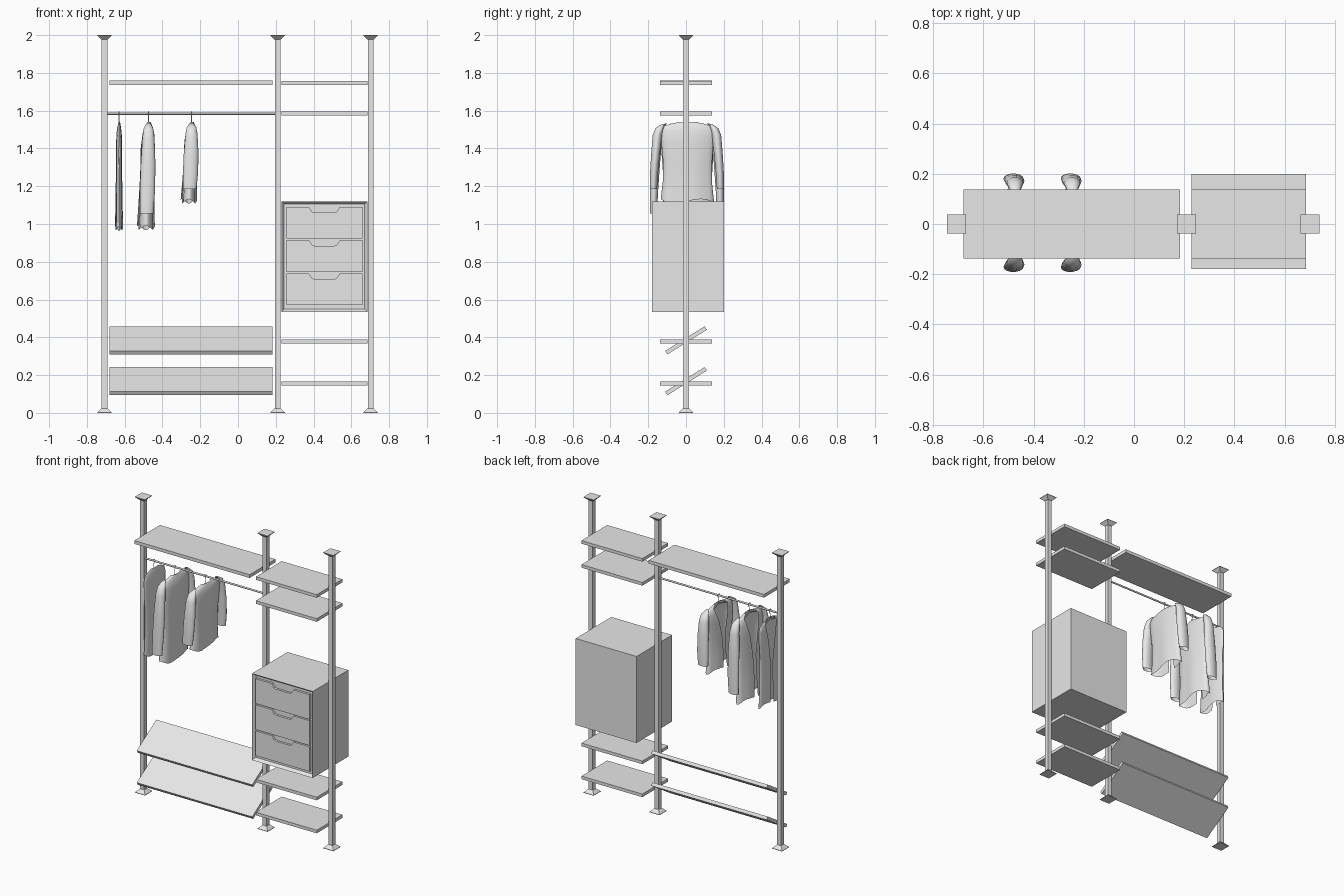
import bpy, bmesh
from math import sin, cos, pi, radians
from mathutils import Matrix, Vector

if "Cube" in bpy.data.objects:
    bpy.data.objects.remove(bpy.data.objects["Cube"])

GREY = (0.8, 0.8, 0.8, 1)
mat = bpy.data.materials.new("light grey")
mat.use_nodes = True
mat.diffuse_color = GREY
mat.node_tree.nodes["Principled BSDF"].inputs["Base Color"].default_value = GREY


def finish(name, bm, smooth=None, normals=True):
    if normals:
        bmesh.ops.recalc_face_normals(bm, faces=bm.faces[:])
    me = bpy.data.meshes.new(name)
    bm.to_mesh(me)
    bm.free()
    me.materials.append(mat)
    ob = bpy.data.objects.new(name, me)
    bpy.context.collection.objects.link(ob)
    if smooth:
        bpy.ops.object.select_all(action='DESELECT')
        ob.select_set(True)
        bpy.context.view_layer.objects.active = ob
        bpy.ops.object.shade_smooth_by_angle(angle=radians(smooth))
    return ob


def box(name, x0, x1, y0, y1, z0, z1, tilt=0):
    bm = bmesh.new()
    bmesh.ops.create_cube(bm, size=1)
    bm.transform(Matrix.Translation(((x0 + x1) / 2, (y0 + y1) / 2, (z0 + z1) / 2))
                 @ Matrix.Rotation(radians(tilt), 4, 'X')
                 @ Matrix.Diagonal((x1 - x0, y1 - y0, z1 - z0, 1)))
    return finish(name, bm)


def loft(bm, rings, closed=True):
    """Skin a list of point rings."""
    rows = [[bm.verts.new(p) for p in ring] for ring in rings]
    n = len(rows[0])
    for a, b in zip(rows, rows[1:]):
        for i in range(n if closed else n - 1):
            j = (i + 1) % n
            bm.faces.new((a[i], a[j], b[j], b[i]))
    return rows


def tube(name, path, r, sides=8):
    cu = bpy.data.curves.new(name, 'CURVE')
    cu.dimensions = '3D'
    cu.bevel_depth = r
    cu.bevel_resolution = sides // 4
    cu.use_fill_caps = True
    sp = cu.splines.new('POLY')
    sp.points.add(len(path) - 1)
    for pt, co in zip(sp.points, path):
        pt.co = (*co, 1)
    cu.materials.append(mat)
    ob = bpy.data.objects.new(name, cu)
    bpy.context.collection.objects.link(ob)


# Floor-to-ceiling posts with tapered end plates
POSTS = {"right": -0.707, "middle": 0.21, "left": 0.702}
for side, x in POSTS.items():
    box(side + "_post", x - 0.015, x + 0.015, -0.015, 0.015, 0.01, 1.99)
    for end, z, d in (("foot", 0, 1), ("ceiling", 2, -1)):
        bm = bmesh.new()
        rows = loft(bm, [[(x + sx * h, sy * h, z + d * dz)
                          for sx, sy in ((-1, -1), (1, -1), (1, 1), (-1, 1))]
                         for h, dz in ((0.038, 0), (0.038, 0.003), (0.016, 0.024))])
        bm.faces.new(rows[0])
        bm.faces.new(rows[-1])
        finish(f"{side}_{end}_plate", bm)

# Level shelves
box("wide_top_shelf", -0.68, 0.183, -0.137, 0.138, 1.737, 1.759)
for i, z in enumerate((0.145, 0.368, 1.575, 1.737)):
    box(f"narrow_shelf_{i + 1}", 0.23, 0.685, -0.137, 0.138, z, z + 0.021)

# Tilted shoe shelves
for i, z in enumerate((0.168, 0.384)):
    box(f"shoe_shelf_{i + 1}", -0.68, 0.183, -0.123, 0.123, z - 0.011, z + 0.011, 32)

# Drawer cabinet: carcass with a recessed front
X0, X1, Y0, Y1, Z0, Z1 = 0.23, 0.685, -0.18, 0.2, 0.535, 1.12
cab = box("cabinet", X0, X1, Y0, Y1, Z0, Z1)
bm = bmesh.new()
bm.from_mesh(cab.data)
front = min(bm.faces, key=lambda f: f.calc_center_median().y)
bmesh.ops.inset_region(bm, faces=[front], thickness=0.021)
bmesh.ops.translate(bm, verts=front.verts, vec=(0, 0.02, 0))
bm.to_mesh(cab.data)
bm.free()

# Drawer fronts with a notched finger grip
cx = (X0 + X1) / 2
for i in range(3):
    z0 = 0.57 + i * 0.176
    z1 = z0 + 0.168
    half = [(0.052, z1 - 0.03), (0.064, z1 - 0.026), (0.082, z1), (0.202, z1), (0.202, z0)]
    outline = [(cx + x, z) for x, z in half] + [(cx - x, z) for x, z in reversed(half)]
    bm = bmesh.new()
    face = bm.faces.new([bm.verts.new((x, Y0 + 0.004, z)) for x, z in outline])
    ext = bmesh.ops.extrude_face_region(bm, geom=[face])
    bmesh.ops.translate(bm, vec=(0, 0.015, 0),
                        verts=[v for v in ext["geom"] if isinstance(v, bmesh.types.BMVert)])
    finish(f"drawer_front_{i + 1}", bm)

# Clothes rail
tube("clothes_rail", [(-0.7, 0, 1.584), (0.2, 0, 1.584)], 0.006, 12)


def garment(name, x, hem, width, depth, cuff=None, lean=0.0):
    """Open-fronted jacket facing -x, hung on a hanger."""
    top = 1.54
    span = top - hem
    # height fraction, half width, half depth, front opening angle
    profile = [(0, 0.04, 0.3, 1.1), (0.02, 0.085, 0.42, 0.8), (0.05, 0.128, 0.6, 0.6),
               (0.11, 0.143, 0.8, 0.45), (0.25, 0.14, 0.95, 0.3), (0.5, 0.13, 0.9, 0.12),
               (0.75, 0.13, 1, 0.1), (1, 0.142, 1.1, 0.16)]
    n = 25
    rings = []
    for f, w, d, gap in profile:
        ring = []
        for k in range(n):
            t = pi + gap + (2 * pi - 2 * gap) * k / (n - 1)
            fold = 1 + 0.12 * f * sin(5 * t)
            ring.append((x - lean * f + depth * d * cos(t) * fold,
                         0.008 + width * w * sin(t),
                         top - span * f + 0.012 * f * sin(3 * t)))
        rings.append(ring)
    bm = bmesh.new()
    loft(bm, rings, closed=False)
    finish(name + "_body", bm, 50)

    # Sleeves hang from the shoulders, mirrored in y
    if cuff:
        for side, s in (("right", -1), ("left", 1)):
            bm = bmesh.new()
            path = [(0, 0.122, 0.012, 0.016), (0.05, 0.143, 0.025, 0.024),
                    (0.16, 0.156, 0.032, 0.026), (0.45, 0.166, 0.039, 0.024),
                    (0.75, 0.174, 0.04, 0.022), (1, 0.177, 0.036, 0.019)]
            rings = [[(x - lean * 0.7 * f * f + rx * cos(2 * pi * k / 14),
                       0.005 + s * y + ry * sin(2 * pi * k / 14),
                       1.53 - (1.53 - cuff) * f - s * 0.25 * ry * sin(2 * pi * k / 14) * (1 - f))
                      for k in range(14)] for f, y, rx, ry in path]
            rows = loft(bm, rings)
            bm.faces.new(rows[0])
            finish(f"{name}_{side}_sleeve", bm, 50)

    # Hanger: hook over the rail and sloping arms
    hook = [(x, 0.012 * cos(a), 1.584 + 0.01 * sin(a))
            for a in [pi * k / 6 for k in range(-1, 7)]]
    tube(name + "_hanger_hook", [(x, 0, 1.53), (x, 0, 1.562)] + hook, 0.002)
    arm = 0.11 * width
    tube(name + "_hanger_arms", [(x, -arm, 1.5), (x, 0, 1.532), (x, arm, 1.5)], 0.004)


garment("long_vest", -0.63, 0.975, 0.8, 0.018)
garment("long_jacket", -0.474, 0.98, 1, 0.04, 1.055, 0.014)
garment("short_jacket", -0.246, 1.12, 1, 0.037, 1.185, 0.014)
